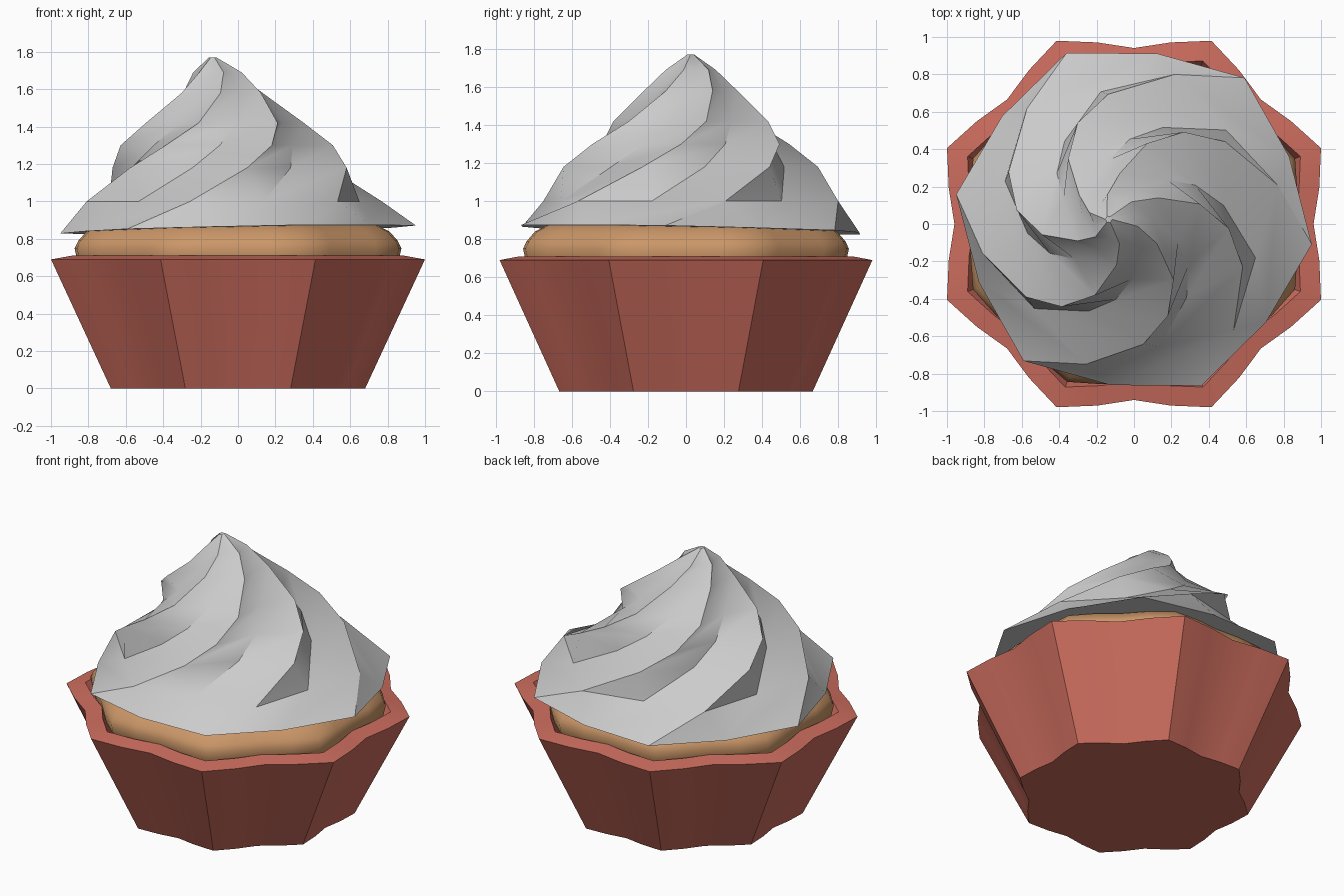
import bpy, bmesh, math
from mathutils import Vector

if "Cube" in bpy.data.objects:
    bpy.data.objects.remove(bpy.data.objects["Cube"])


def material(name, rgb):
    m = bpy.data.materials.new(name)
    m.diffuse_color = (*rgb, 1)
    m.use_nodes = True
    m.node_tree.nodes["Principled BSDF"].inputs["Base Color"].default_value = m.diffuse_color
    return m


def skin(name, rings, mat=None, angle=30):
    """Bridge equal-length rings of points and cap both ends."""
    bm = bmesh.new()
    loops = [[bm.verts.new(p) for p in ring] for ring in rings]
    n = len(loops[0])
    for a, b in zip(loops, loops[1:]):
        for i in range(n):
            j = (i + 1) % n
            bm.faces.new((a[i], a[j], b[j], b[i]))
    bm.faces.new(loops[0][::-1])
    bm.faces.new(loops[-1])
    bmesh.ops.recalc_face_normals(bm, faces=bm.faces)
    me = bpy.data.meshes.new(name)
    bm.to_mesh(me)
    bm.free()
    ob = bpy.data.objects.new(name, me)
    bpy.context.collection.objects.link(ob)
    if mat:
        me.materials.append(mat)
    bpy.context.view_layer.objects.active = ob
    ob.select_set(True)
    bpy.ops.object.shade_smooth_by_angle(angle=math.radians(angle))
    ob.select_set(False)
    return ob


LOBE = (0.96, 1.01, 1.082, 1.01)   # one of eight pleats


def pleated(scale, z, depth=1.0):
    ring = []
    for k in range(32):
        a = math.tau * k / 32
        r = scale * (1 + (LOBE[k % 4] - 1) * depth)
        ring.append(Vector((r * math.cos(a), 0.98 * r * math.sin(a), z)))
    return ring


# Pleated paper cup with a thin rim
skin("paper_cup", [pleated(0.68, 0), pleated(1, 0.69), pleated(0.89, 0.71),
                   pleated(0.77, 0.45)], material("cup_red", (0.60, 0.15, 0.11)))

# Sponge bulging above the cup
sponge = [(0.76, 0.47), (0.87, 0.68), (0.885, 0.75), (0.865, 0.79),
          (0.82, 0.84), (0.74, 0.88), (0.55, 0.91)]
skin("sponge", [pleated(s, z, 0.65) for s, z in sponge],
     material("sponge_tan", (0.60, 0.31, 0.14)), 45)

# Swirled icing: z, ridge radius, valley radius, twist, centre x
swirl = [(0.85, 0.96, 0.895, 0, 0), (1.0, 0.81, 0.70, 21, -0.02),
         (1.18, 0.675, 0.53, 46, -0.045), (1.3, 0.57, 0.43, 63, -0.06),
         (1.42, 0.43, 0.325, 79, -0.07), (1.58, 0.245, 0.19, 96, -0.085),
         (1.69, 0.135, 0.105, 112, -0.11), (1.77, 0.02, 0.015, 125, -0.135)]
rings = []
for z, ridge, valley, twist, cx in swirl:
    ring = []
    for k in range(12):
        a = math.radians(30 * k + 22 + twist)
        r = ridge if k % 2 else valley
        x, y = r * math.cos(a), r * math.sin(a)
        tilt = 0.02 * (x - y) if z < 0.9 else 0   # lower edge leans slightly
        ring.append((x + cx, y + 0.025, z + tilt))
    rings.append(ring)
skin("icing_swirl", rings, angle=35)
